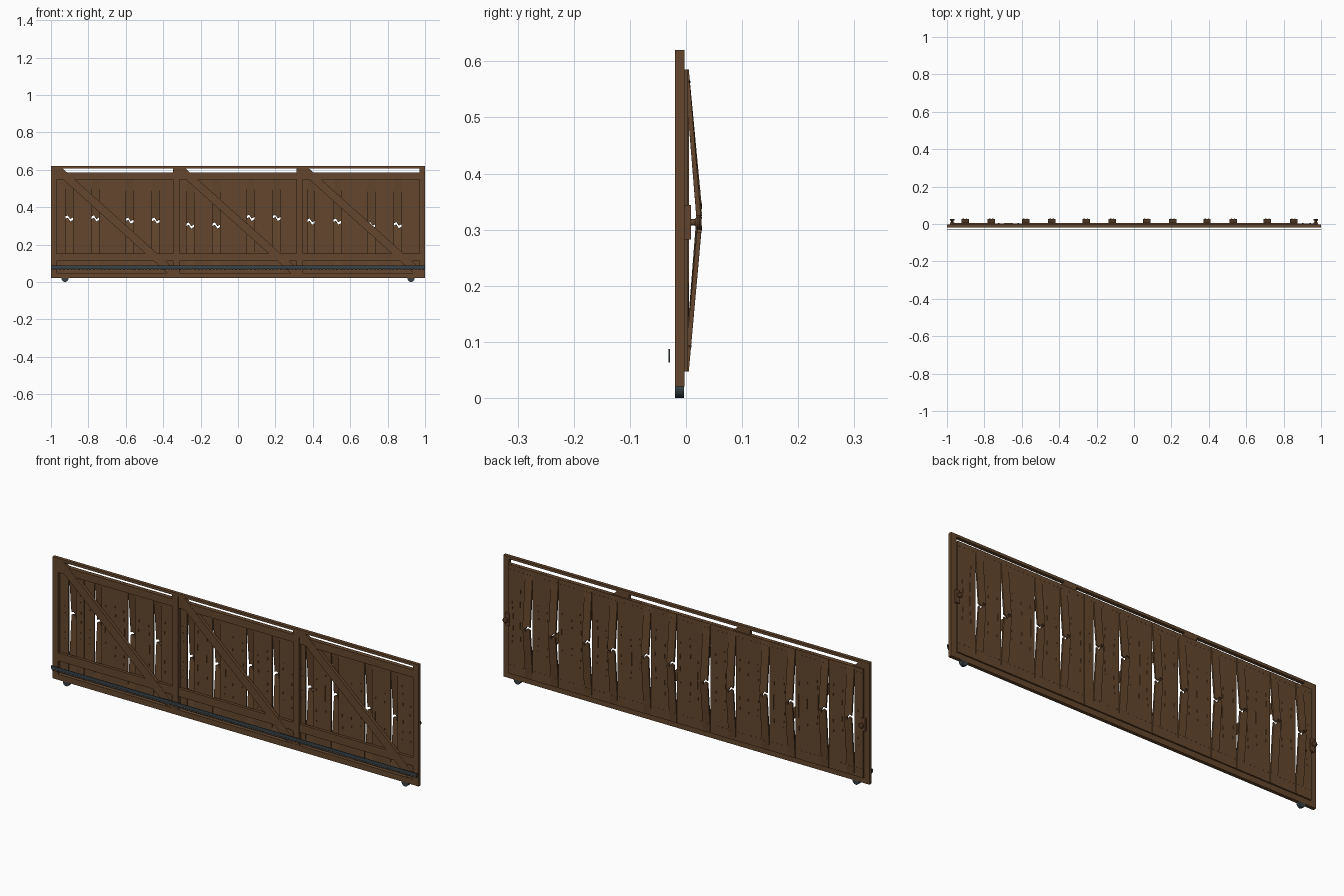
import bpy, bmesh, math, random
from mathutils import Matrix

if "Cube" in bpy.data.objects:
    bpy.data.objects.remove(bpy.data.objects["Cube"])

random.seed(4)


def material(name, rgb):
    m = bpy.data.materials.new(name)
    m.diffuse_color = (*rgb, 1)
    m.use_nodes = True
    m.node_tree.nodes["Principled BSDF"].inputs["Base Color"].default_value = m.diffuse_color
    return m


WOOD = material("brown_wood", (0.127, 0.062, 0.026))
METAL = material("blue_grey_metal", (0.038, 0.055, 0.063))
KNOB = material("bronze_knob", (0.125, 0.057, 0.026))


def finish(name, bm, mat, smooth=False):
    bmesh.ops.recalc_face_normals(bm, faces=bm.faces[:])
    me = bpy.data.meshes.new(name)
    bm.to_mesh(me)
    bm.free()
    ob = bpy.data.objects.new(name, me)
    me.materials.append(mat)
    bpy.context.collection.objects.link(ob)
    if smooth:
        bpy.context.view_layer.objects.active = ob
        ob.select_set(True)
        bpy.ops.object.shade_smooth_by_angle()
        ob.select_set(False)
    return ob


def prism(bm, pts, y0, y1):
    """Extrude an (x, z) outline from y0 to y1."""
    a = [bm.verts.new((x, y0, z)) for x, z in pts]
    b = [bm.verts.new((x, y1, z)) for x, z in pts]
    bm.faces.new(a)
    bm.faces.new(b[::-1])
    n = len(pts)
    for i in range(n):
        j = (i + 1) % n
        bm.faces.new((a[i], b[i], b[j], a[j]))
    return a + b


def box(bm, x0, x1, y0, y1, z0, z1):
    return prism(bm, [(x0, z0), (x1, z0), (x1, z1), (x0, z1)], y0, y1)


def disc(bm, x, y, z, r1, r2, depth, seg):
    """Cylinder or cone along y, r1 at the front end."""
    m = Matrix.Translation((x, y, z)) @ Matrix.Rotation(-math.pi / 2, 4, 'X')
    bmesh.ops.create_cone(bm, cap_ends=True, segments=seg, radius1=r1,
                          radius2=r2, depth=depth, matrix=m)


# Outer frame: posts, top bar and bottom beam
bm = bmesh.new()
for s in (-1, 1):
    box(bm, *sorted((s, s * 0.97)), -0.02, -0.003, 0.02, 0.62)
box(bm, -0.97, 0.97, -0.02, -0.003, 0.607, 0.62)
box(bm, -0.97, 0.97, -0.02, -0.003, 0.02, 0.048)
finish("outer_frame", bm, WOOD)

# Inner posts
bm = bmesh.new()
for x0, x1 in ((-0.347, -0.313), (0.313, 0.347)):
    box(bm, x0, x1, -0.019, -0.003, 0.048, 0.607)
finish("inner_posts", bm, WOOD)

# Horizontal rails and one diagonal brace per bay
bays = ((-0.97, -0.347), (-0.313, 0.313), (0.347, 0.97))
rails, braces = bmesh.new(), bmesh.new()
for xl, xr in bays:
    for z0, z1 in ((0.112, 0.152), (0.548, 0.585)):
        box(rails, xl, xr, -0.017, -0.003, z0, z1)
    zt, zb, h, v = 0.607, 0.048, 0.032, 0.028
    prism(braces, [(xl, zt), (xl + h, zt), (xr, zb + v), (xr, zb),
                   (xr - h, zb), (xl, zt - v)], -0.018, -0.003)
finish("cross_rails", rails, WOOD)
finish("diagonal_braces", braces, WOOD)

# Plank infill: six panels of seven planks, two of them snapped outward
ZB, ZT = 0.047, 0.585
PITCH = 1.94 / 6
EDGES = (0, 0.047, 0.087, 0.132, 0.187, 0.227, 0.276, PITCH)
BREAKS = (0.34, 0.328, 0.302, 0.343, 0.323, 0.304)
planks, snapped = bmesh.new(), bmesh.new()
cracks, nails = bmesh.new(), bmesh.new()

for p, zc in enumerate(BREAKS):
    for k in range(7):
        x0 = -0.97 + p * PITCH + EDGES[k]
        x1 = -0.97 + p * PITCH + EDGES[k + 1]
        xm, w = (x0 + x1) / 2, x1 - x0
        for z in (ZB + 0.045, ZT - 0.022):
            for x in (x0 + w * 0.25, x1 - w * 0.25):
                lean = 0.0035 if k in (1, 4) and z < 0.3 else 0.0015
                y = 0.0055 + (lean if k in (1, 4) else 0)
                disc(nails, x, y, z, 0.002, 0.002, 0.002, 6)
        if k in (1, 4):
            # Snapped plank: jagged ends, both halves leaning backward
            zig = [(x0, 0.004), (xm - 0.007, 0.010), (xm + 0.006, -0.010),
                   (x1, -0.002)]
            for side, zend in ((1, ZT), (-1, ZB)):
                edge = [(x, zc + dz + side * 0.0065) for x, dz in zig]
                vs = prism(snapped, edge + [(x1, zend), (x0, zend)],
                           -0.003, 0.005)
                span = abs(zend - zc)
                for vert in vs:
                    t = abs(vert.co.z - zend) / span
                    vert.co.y += 0.023 * min(t, 1.03)
        else:
            # Sound plank, very slightly lapped over its neighbour
            x1 += 0.0004 if k in (2, 5) else 0
            box(planks, x0, x1, -0.003 + random.uniform(0, 0.0008),
                0.005 - random.uniform(0, 0.0012), ZB, ZT)
            # Slim bowed split on the plank face
            bow = random.choice((-1, 1)) * 0.006
            zlo, zhi = random.uniform(0.16, 0.25), random.uniform(0.40, 0.49)
            n = 6
            rows = [(xm + bow * math.sin(math.pi * i / n),
                     zlo + (zhi - zlo) * i / n,
                     0.0003 + 0.0010 * math.sin(math.pi * i / n))
                    for i in range(n + 1)]
            prism(cracks, [(x - r, z) for x, z, r in rows] +
                  [(x + r, z) for x, z, r in reversed(rows)],
                  -0.0034, 0.0055)
finish("planks", planks, WOOD)
finish("snapped_planks", snapped, WOOD)
finish("plank_splits", cracks, WOOD)
finish("nails", nails, METAL)

# Toothed drive rack along the front
bm = bmesh.new()
box(bm, -1, 1, -0.031, -0.0285, 0.072, 0.087)
N = 100
for i in range(N):
    x = -1 + (i + 0.5) * 2 / N
    prism(bm, [(x - 0.007, 0.072), (x - 0.004, 0.063),
               (x + 0.004, 0.063), (x + 0.007, 0.072)], -0.031, -0.0285)
finish("toothed_rack", bm, METAL)

# Wheels under both ends
for s, name in ((-1, "left_wheel"), (1, "right_wheel")):
    bm = bmesh.new()
    disc(bm, s * 0.925, -0.0115, 0.018, 0.018, 0.018, 0.0165, 24)
    finish(name, bm, METAL, True)

# Knobs with backing plates on the rear
for s, name in ((-1, "left_knob"), (1, "right_knob")):
    bm = bmesh.new()
    x = s * 0.972
    box(bm, x - 0.011, x + 0.011, -0.003, 0.009, 0.282, 0.344)
    disc(bm, x, 0.012, 0.313, 0.006, 0.006, 0.008, 16)
    disc(bm, x, 0.0185, 0.313, 0.006, 0.013, 0.005, 16)
    disc(bm, x, 0.0225, 0.313, 0.013, 0.013, 0.003, 16)
    disc(bm, x, 0.026, 0.313, 0.013, 0.008, 0.004, 16)
    finish(name, bm, KNOB, True)
